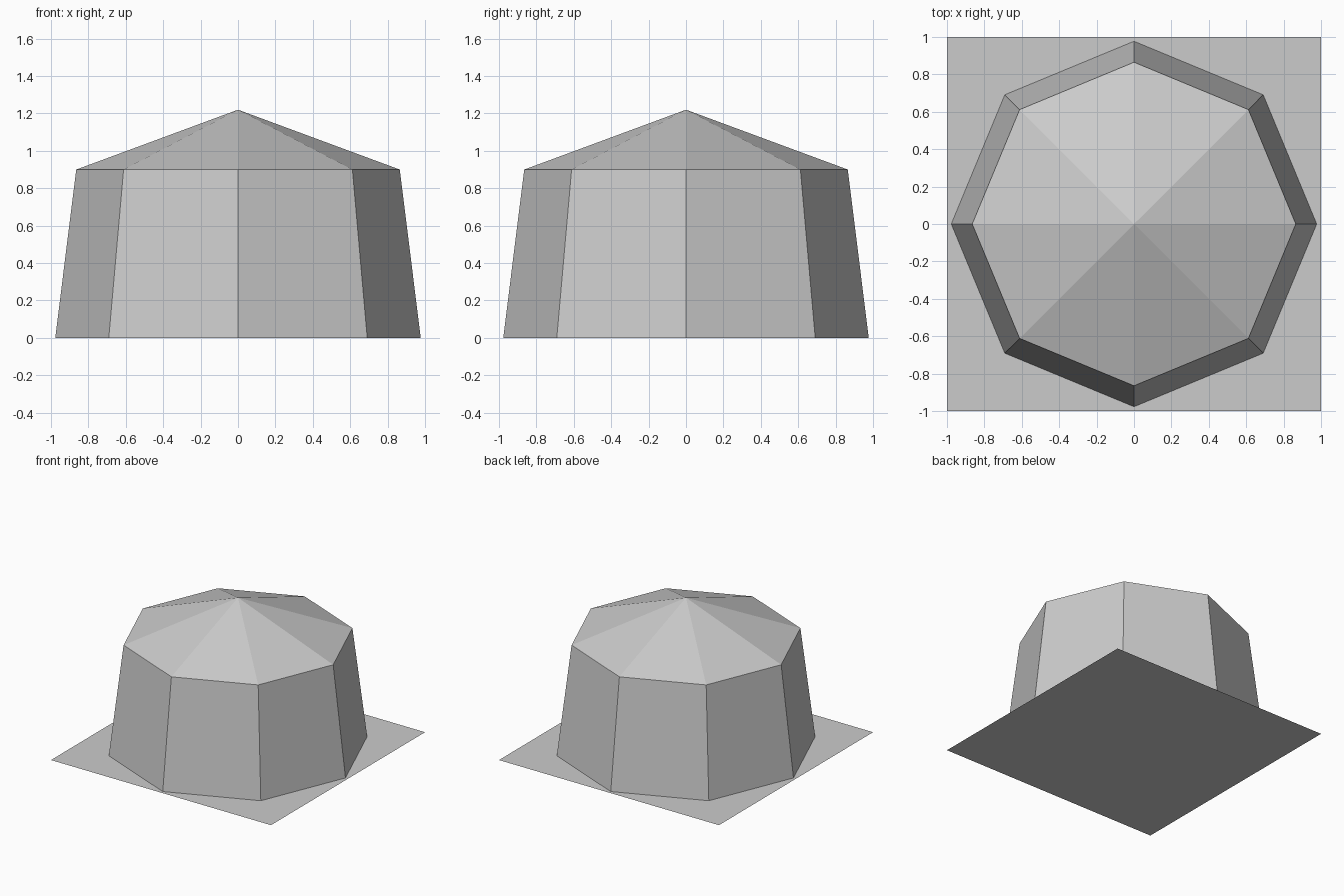
import bpy
import bmesh
import math

SIDES = 8
BASE_RADIUS, EAVES_RADIUS = 0.977, 0.865
EAVES_Z, PEAK_Z = 0.9, 1.22

cube = bpy.data.objects.get("Cube")
if cube:
    bpy.data.objects.remove(cube, do_unlink=True)

grey = bpy.data.materials.new("plain grey")
grey.use_nodes = True
colour = (0.6, 0.6, 0.6, 1)
grey.diffuse_color = colour
grey.node_tree.nodes["Principled BSDF"].inputs["Base Color"].default_value = colour


def add_object(name, bm):
    bmesh.ops.recalc_face_normals(bm, faces=bm.faces)
    mesh = bpy.data.meshes.new(name)
    bm.to_mesh(mesh)
    bm.free()
    mesh.materials.append(grey)
    obj = bpy.data.objects.new(name, mesh)
    bpy.context.collection.objects.link(obj)
    return obj


def ring(bm, radius, z):
    # Corners lie on the x and y axes
    angles = [math.tau * i / SIDES for i in range(SIDES)]
    return [bm.verts.new((radius * math.cos(a), radius * math.sin(a), z)) for a in angles]


# Tapered walls and pointed roof as one flat-faced shell
bm = bmesh.new()
base = ring(bm, BASE_RADIUS, 0)
eaves = ring(bm, EAVES_RADIUS, EAVES_Z)
peak = bm.verts.new((0, 0, PEAK_Z))
for i in range(SIDES):
    j = (i + 1) % SIDES
    bm.faces.new((base[i], base[j], eaves[j], eaves[i]))
    bm.faces.new((eaves[i], eaves[j], peak))
add_object("tent", bm)

# Flat square ground sheet
bm = bmesh.new()
bmesh.ops.create_grid(bm, x_segments=1, y_segments=1, size=1)
sheet = add_object("ground_sheet", bm)
if sheet.data.polygons[0].normal.z < 0:
    sheet.data.flip_normals()
